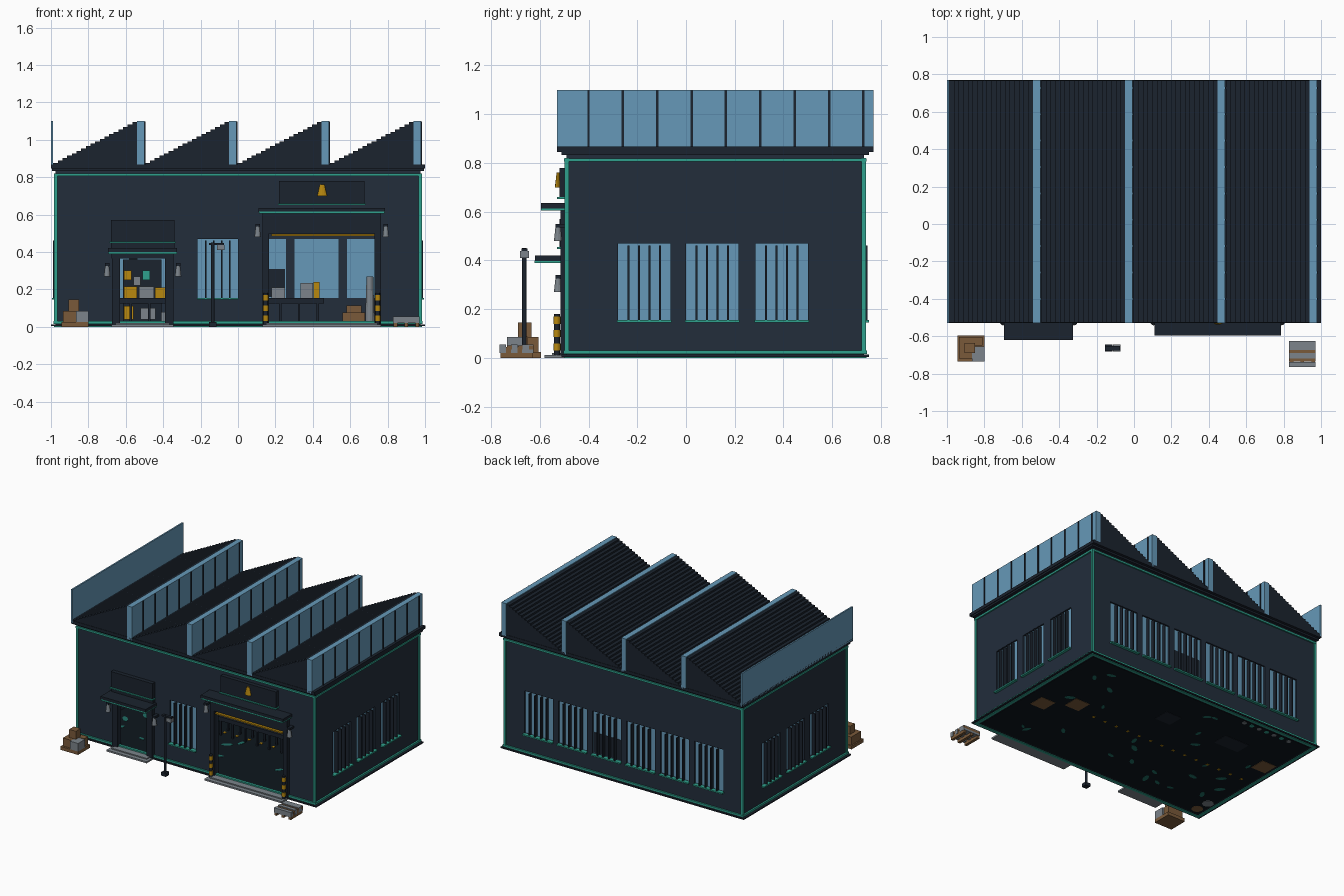
import bpy, bmesh, random
from mathutils import Matrix

if "Cube" in bpy.data.objects:
    bpy.data.objects.remove(bpy.data.objects["Cube"])


def material(name, code):
    def linear(c):
        return c / 12.92 if c < 0.04 else ((c + 0.055) / 1.055) ** 2.4
    rgba = [linear(int(code[i:i + 2], 16) / 255) for i in (0, 2, 4)] + [1]
    m = bpy.data.materials.new(name)
    m.use_nodes = True
    m.diffuse_color = rgba
    m.node_tree.nodes["Principled BSDF"].inputs["Base Color"].default_value = rgba
    return m


navy = material("navy wall", "222d3b")
dark = material("dark steel", "1b232e")
black = material("dark floor", "0e161d")
teal = material("teal trim", "2fa18d")
moss = material("deep teal patch", "1f6f66")
glass = material("blue glass", "6699b8")
yellow = material("safety yellow", "b8880f")
brown = material("crate brown", "7a5a3a")
grey = material("light grey", "7c848b")


def finish(name, mat, bm):
    mesh = bpy.data.meshes.new(name)
    bm.to_mesh(mesh)
    bm.free()
    mesh.materials.append(mat)
    ob = bpy.data.objects.new(name, mesh)
    bpy.context.collection.objects.link(ob)
    return ob


def boxes(name, mat, items):
    """One object from boxes given as x, y and z ranges."""
    bm = bmesh.new()
    for x0, x1, y0, y1, z0, z1 in items:
        m = Matrix.Translation(((x0 + x1) / 2, (y0 + y1) / 2, (z0 + z1) / 2))
        m = m @ Matrix.Diagonal((abs(x1 - x0), abs(y1 - y0), abs(z1 - z0), 1))
        bmesh.ops.create_cube(bm, size=1, matrix=m)
    return finish(name, mat, bm)


def box(name, mat, *r):
    return boxes(name, mat, [r])


def cylinder(name, mat, x, y, z0, z1, r, top=None, scale_y=1, turn=0):
    bm = bmesh.new()
    m = Matrix.Translation((x, y, (z0 + z1) / 2)) @ Matrix.Rotation(turn, 4, "Z")
    m = m @ Matrix.Diagonal((1, scale_y, 1, 1))
    bmesh.ops.create_cone(bm, cap_ends=True, segments=12, radius1=r,
                          radius2=r if top is None else top, depth=z1 - z0, matrix=m)
    return finish(name, mat, bm)


W, FRONT, BACK, T, TOP = 0.975, -0.49, 0.73, 0.025, 0.85
SILL, HEAD = 0.155, 0.47


def ring(name, mat, grow, width, z0, z1):
    x, f, b = W + grow, FRONT - grow, BACK + grow
    boxes(name, mat, [(-x, x, f, f + width, z0, z1), (-x, x, b - width, b, z0, z1),
                      (-x, -x + width, f + width, b - width, z0, z1),
                      (x - width, x, f + width, b - width, z0, z1)])


def wall(name, along_x, outer, side, u0, u1, windows, doors=()):
    """Wall with openings; every window gets a pane, bars and a sill."""
    def place(a, b, p, q, z0, z1):
        p, q = outer + side * p, outer + side * q
        return (a, b, p, q, z0, z1) if along_x else (p, q, a, b, z0, z1)
    holes = [(c - w / 2, c + w / 2, SILL, HEAD) for c, w in windows]
    holes += [(a, b, 0.01, h) for a, b, h in doors]
    solid, u = [], u0
    for a, b, low, high in sorted(holes):
        solid += [place(u, a, -T, 0, 0.01, TOP), place(a, b, -T, 0, high, TOP)]
        if low > 0.1:
            solid.append(place(a, b, -T, 0, 0.01, low))
        u = b
    solid.append(place(u, u1, -T, 0, 0.01, TOP))
    boxes(name, navy, solid)
    panes, bars, sills = [], [], []
    for c, w in windows:
        a, b = c - w / 2, c + w / 2
        panes.append(place(a, b, -T, -0.012, SILL, HEAD))
        for i in range(1, 5):
            m = a + w * i / 5
            bars.append(place(m - 0.004, m + 0.004, -0.012, 0.014, SILL, HEAD - 0.008))
        sills.append(place(a - 0.004, b + 0.004, -0.01, 0.02, SILL - 0.01, SILL))
    boxes(name + "_panes", glass, panes)
    boxes(name + "_window_bars", dark, bars)
    boxes(name + "_sills", teal, sills)


# Walls
side_windows = [(c, 0.215) for c in (-0.172, 0.108, 0.393)]
wall("front_wall", True, FRONT, -1, -W, W, [(-0.108, 0.215)],
     [(-0.635, -0.37, 0.365), (0.165, 0.735, 0.5)])
wall("back_wall", True, BACK, 1, -W, W, [(s * c, 0.235) for s in (-1, 1) for c in (0.14, 0.42, 0.7)])
wall("left_wall", False, W, 1, FRONT, BACK, side_windows)
wall("right_wall", False, -W, -1, FRONT, BACK, side_windows)
box("blocked_window_panel", dark, 0.03, 0.25, BACK - 0.03, BACK - 0.009, 0.16, 0.31)

# Floor slab and wall trim
box("floor_slab", dark, -1, 1, -0.51, 0.75, 0.004, 0.013)
box("floor_surface", black, -0.95, 0.95, -0.465, 0.705, 0.002, 0.018)
ring("underside_trim", teal, 0.01, 0.022, 0, 0.008)
ring("bottom_trim", teal, 0.012, 0.02, 0.016, 0.03)
ring("top_trim", teal, 0.01, 0.02, 0.805, 0.819)
ring("eaves", dark, 0.02, 0.03, 0.832, 0.85)
boxes("corner_trim", teal, [(x - 0.009, x + 0.009, y - 0.009, y + 0.009, 0.02, 0.82)
                            for x in (-W, W) for y in (FRONT, BACK)])

# Sawtooth roof: stepped slopes ending in glazed uprights
R0, R1, STEPS, PITCH = -0.53, 0.77, 18, 0.493
box("roof_base", dark, -1, 1, R0, R1, 0.845, 0.868)
mullions = []
for i in range(4):
    left = -0.988 + i * PITCH
    right = left + PITCH - 0.045
    points = [(left, 0.86)]
    for k in range(STEPS):
        z = 0.87 + 0.23 * (k + 0.5) / STEPS
        points += [(left + (right - left) * (k + j) / STEPS, z) for j in (0, 1)]
    points.append((right, 0.86))
    bm = bmesh.new()
    face = bm.faces.new([bm.verts.new((x, R0 + 0.003, z)) for x, z in points])
    grown = bmesh.ops.extrude_face_region(bm, geom=[face])["geom"]
    bmesh.ops.translate(bm, vec=(0, R1 - R0 - 0.006, 0),
                        verts=[v for v in grown if isinstance(v, bmesh.types.BMVert)])
    bmesh.ops.recalc_face_normals(bm, faces=bm.faces)
    finish("roof_slope", dark, bm)
    box("roof_glazing", glass, right, right + 0.04, R0, R1, 0.852, 1.1)
    mullions += [(right + 0.03, right + 0.045, y - 0.005, y + 0.005, 0.86, 1.098)
                 for y in [-0.4 + 0.141 * n for n in range(9)]]
boxes("glazing_mullions", dark, mullions)
box("end_glazing", glass, -1, -0.989, R0, R1, 0.852, 1.1)


# Entrances: portal, canopy, sign board, ramp and wall lamps
def entrance(name, x0, x1, post, head, canopy, reach, sign, lamp_z):
    y = FRONT
    boxes(name + "_portal", dark, [(x0, x0 + post, y - 0.025, y, 0.01, head),
                                   (x1 - post, x1, y - 0.025, y, 0.01, head),
                                   (x0, x1, y - 0.025, y, head, canopy)])
    box(name + "_canopy", dark, x0 - 0.02, x1 + 0.02, reach, y, canopy + 0.008, canopy + 0.03)
    box(name + "_canopy_trim", teal, x0 - 0.018, x1 + 0.018, reach - 0.001, y, canopy, canopy + 0.01)
    s0, s1, low, high = sign
    box(name + "_sign_board", dark, s0, s1, y - 0.03, y, low, high)
    box(name + "_sign_trim", teal, s0 - 0.006, s1 + 0.006, y - 0.04, y, low - 0.008, low)
    boxes(name + "_ramp", grey, [(x0, x1, y - 0.09, y - 0.01, 0, 0.012),
                                 (x0 + 0.02, x1 - 0.02, y - 0.06, y, 0.012, 0.02)])
    for x in (x0 - 0.025, x1 + 0.025):
        cylinder(name + "_wall_lamp", grey, x, y - 0.035, lamp_z, lamp_z + 0.055, 0.017, 0.011)
        box(name + "_lamp_bracket", dark, x - 0.012, x + 0.012, y - 0.045, y, lamp_z + 0.055, lamp_z + 0.07)


entrance("small_door", -0.675, -0.345, 0.045, 0.365, 0.39, -0.62, (-0.68, -0.34, 0.455, 0.57), 0.27)
entrance("large_door", 0.13, 0.765, 0.035, 0.5, 0.605, -0.595, (0.22, 0.675, 0.66, 0.78), 0.48)
box("small_door_upper_panel", dark, -0.68, -0.34, -0.515, FRONT, 0.41, 0.45)
box("large_door_yellow_bar", yellow, 0.18, 0.73, -0.525, -0.5, 0.485, 0.495)
cylinder("sign_beacon", yellow, 0.45, -0.525, 0.7, 0.76, 0.026, 0.012, 0.5)
for x in (0.148, 0.747):
    cylinder("bollard", dark, x, -0.53, 0.012, 0.18, 0.012)
    for z in (0.03, 0.085, 0.14):
        cylinder("bollard_stripe", yellow, x, -0.53, z, z + 0.03, 0.014)

# Street lamp
LX, LY = -0.135, -0.663
box("street_lamp_base", dark, LX - 0.02, LX + 0.02, LY - 0.02, LY + 0.02, 0, 0.025)
cylinder("street_lamp_pole", dark, LX, LY, 0.02, 0.45, 0.009)
box("street_lamp_arm", dark, LX - 0.02, LX + 0.06, LY - 0.012, LY + 0.012, 0.438, 0.448)
box("street_lamp_head", grey, LX + 0.022, LX + 0.062, LY - 0.018, LY + 0.018, 0.41, 0.438)

# Outdoor crates and pallet
boxes("crate_stack", brown, [(-0.945, -0.8, -0.735, -0.595, 0, 0.025),
                             (-0.935, -0.865, -0.72, -0.605, 0.025, 0.085),
                             (-0.87, -0.81, -0.65, -0.605, 0.025, 0.085),
                             (-0.905, -0.85, -0.69, -0.635, 0.085, 0.145)])
boxes("grey_crate", grey, [(-0.865, -0.8, -0.735, -0.655, 0.025, 0.085)])
boxes("pallet_frame", brown, [(x, x + 0.02, -0.762, -0.628, 0, 0.045) for x in (0.832, 0.89, 0.948)]
      + [(0.83, 0.97, y, y + 0.02, 0.035, 0.05) for y in (-0.735, -0.69, -0.645)])
boxes("pallet_boards", grey, [(0.83, 0.97, y, y + 0.027, 0.02, 0.056)
                              for y in (-0.765, -0.718, -0.673, -0.652)])

# Conveyor with parcels
box("conveyor_belt", dark, -0.9, 0.46, 0.04, 0.14, 0.125, 0.155)
legs = [-0.88 + 0.1 * i for i in range(14)]
boxes("conveyor_legs", dark, [(x, x + 0.012, y, y + 0.012, 0.01, 0.13) for x in legs for y in (0.04, 0.128)])
boxes("conveyor_feet", yellow, [(x, x + 0.018, 0.08, 0.098, 0, 0.022) for x in legs])
boxes("grey_parcels", grey, [(x, x + w, 0.06, 0.12, 0.155, 0.155 + h)
                             for x, w, h in ((-0.53, 0.08, 0.06), (0.18, 0.07, 0.055), (0.335, 0.065, 0.08))])
boxes("yellow_parcels", yellow, [(x, x + w, 0.06, 0.12, 0.155, 0.155 + h)
                                 for x, w, h in ((-0.61, 0.07, 0.06), (-0.445, 0.06, 0.055), (0.405, 0.03, 0.085))])

# Indoor machines, shelf goods, crates and drums
boxes("machines", dark, [(-0.615, -0.41, 0.35, 0.47, 0, 0.36), (-0.03, 0.1, 0.34, 0.46, 0, 0.3)])
box("machine_screen", teal, -0.51, -0.47, 0.34, 0.35, 0.25, 0.3)
boxes("machine_panels", yellow, [(-0.61, -0.57, 0.34, 0.35, 0.25, 0.3), (-0.61, -0.56, 0.34, 0.35, 0.04, 0.11)])
boxes("machine_hatches", grey, [(-0.56, -0.52, 0.34, 0.35, 0.22, 0.27), (-0.52, -0.44, 0.34, 0.35, 0.04, 0.1)])
for i in range(7):
    cylinder("floor_bottle", (grey, teal)[i % 2], -0.4 - 0.065 * i, 0.68, 0, 0.08, 0.017)
for x, y in ((0.81, 0.01), (0.62, 0.145), (-0.88, 0.31)):
    boxes("indoor_crate", brown, [(x - 0.06, x + 0.06, y - 0.06, y + 0.06, 0, 0.075),
                                  (x - 0.04, x + 0.04, y - 0.04, y + 0.04, 0.075, 0.115)])
cylinder("brown_drum", brown, -0.9, -0.41, 0, 0.1, 0.04)
cylinder("grey_drum", grey, -0.91, -0.31, 0, 0.1, 0.04)
cylinder("gas_cylinder", grey, 0.705, -0.36, 0.018, 0.27, 0.025, 0.018)

# Flat floor patches
random.seed(4)
for i in range(26):
    cylinder("floor_patch", moss, random.uniform(-0.88, 0.88), random.uniform(-0.42, 0.64),
             0.001, 0.0195, random.uniform(0.02, 0.04), scale_y=0.45, turn=random.uniform(0, 3))
